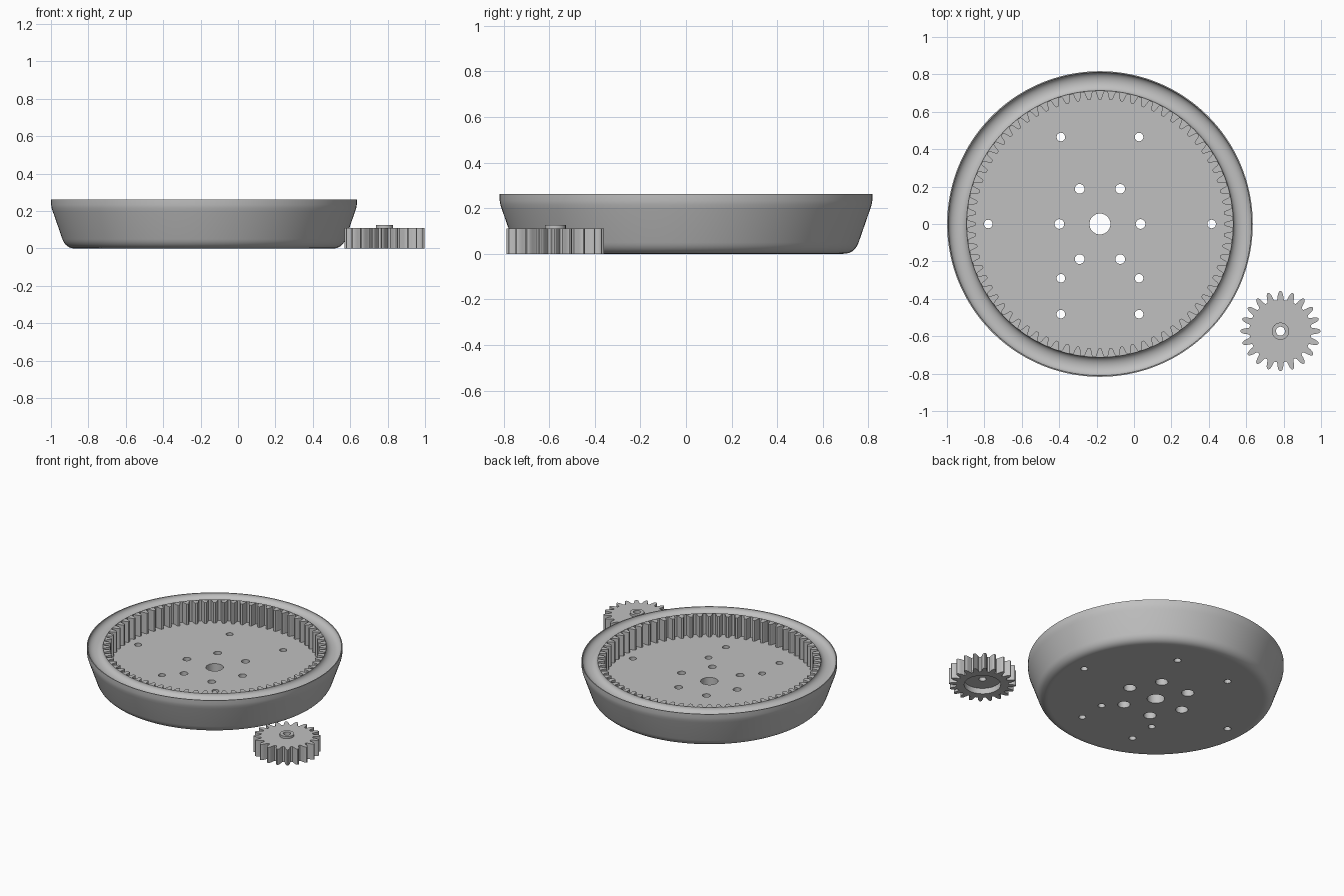
import bpy, bmesh
from math import pi, cos, sin, radians

old = bpy.data.objects.get("Cube")
if old:
    bpy.data.objects.remove(old)

# One plain grey for everything
grey = bpy.data.materials.new("plain grey")
grey.use_nodes = True
colour = (0.53, 0.53, 0.53, 1)
grey.diffuse_color = colour
grey.node_tree.nodes["Principled BSDF"].inputs["Base Color"].default_value = colour

WHEEL = (-0.182, 0.0)
PINION = (0.783, -0.573)
TOP = 0.262      # height of the wheel
FLOOR = 0.115    # inner floor of the wheel
THICK = 0.11     # height of the pinion


def lathe(bm, profile, centre, n):
    """Closed solid of revolution from (radius, z) points, capped at both ends."""
    rings = [[bm.verts.new((centre[0] + r * cos(2 * pi * i / n),
                            centre[1] + r * sin(2 * pi * i / n), z))
              for i in range(n)] for r, z in profile]
    for a, b in zip(rings, rings[1:]):
        for i in range(n):
            j = (i + 1) % n
            bm.faces.new((a[i], a[j], b[j], b[i]))
    bm.faces.new(rings[0])
    bm.faces.new(rings[-1])


def prism(bm, polar, centre, z0, z1):
    """Upright prism over an outline of (radius, angle) points."""
    low, high = [[bm.verts.new((centre[0] + r * cos(a), centre[1] + r * sin(a), z))
                  for r, a in polar] for z in (z0, z1)]
    for i in range(len(polar)):
        j = (i + 1) % len(polar)
        bm.faces.new((low[i], low[j], high[j], high[i]))
    bm.faces.new(low)
    bm.faces.new(high)


def tooth(flank, angle, pitch):
    """Symmetrical tooth outline from (radius, half width in pitches) points."""
    return ([(r, angle - w * pitch) for r, w in flank]
            + [(r, angle + w * pitch) for r, w in reversed(flank)])


def finish(bm, name):
    bmesh.ops.recalc_face_normals(bm, faces=bm.faces)
    mesh = bpy.data.meshes.new(name)
    bm.to_mesh(mesh)
    bm.free()
    mesh.materials.append(grey)
    ob = bpy.data.objects.new(name, mesh)
    bpy.context.collection.objects.link(ob)
    return ob


def activate(ob):
    bpy.ops.object.select_all(action='DESELECT')
    ob.select_set(True)
    bpy.context.view_layer.objects.active = ob


def cut(ob, cutter):
    mod = ob.modifiers.new("holes", 'BOOLEAN')
    mod.operation = 'DIFFERENCE'
    mod.solver = 'EXACT'
    mod.object = cutter
    activate(ob)
    bpy.ops.object.modifier_apply(modifier=mod.name)


def smooth(ob):
    activate(ob)
    bpy.ops.object.shade_smooth_by_angle(angle=radians(30))


# Wheel body: rounded foot, flared wall, grooved rim, sunken floor
profile = [(0.685, 0)]
for k in range(9):
    t = k / 8
    profile.append(((1 - t) ** 2 * 0.69 + 2 * t * (1 - t) * 0.739 + t * t * 0.757,
                    t * t * 0.05))
profile += [(0.808, 0.197), (0.814, 0.215), (0.817, 0.233), (0.817, TOP)]
for k in range(15):
    t = pi * k / 14
    profile.append((0.762 + 0.049 * cos(t), TOP - 0.035 * sin(t)))
profile += [(0.709, TOP), (0.709, FLOOR)]
bm = bmesh.new()
lathe(bm, profile, WHEEL, 144)
wheel = finish(bm, "wheel_body")

# Holes through the wheel floor, the bolt circle counterbored from below
bm = bmesh.new()
lathe(bm, [(0.056, -0.1), (0.056, 0.2)], WHEEL, 40)
for k in range(6):
    a = k * pi / 3
    spot = (WHEEL[0] + 0.217 * cos(a), WHEEL[1] + 0.217 * sin(a))
    lathe(bm, [(0.04, -0.1), (0.04, 0.06), (0.026, 0.06), (0.026, 0.2)], spot, 24)
spots = [(side * 0.209, y) for side in (-1, 1) for y in (0.465, -0.29, -0.482)]
spots += [(-0.597, 0), (0.597, 0)]
for x, y in spots:
    lathe(bm, [(0.023, -0.1), (0.023, 0.2)], (WHEEL[0] + x, WHEEL[1] + y), 24)
cutter = finish(bm, "wheel_hole_cutter")
cut(wheel, cutter)
bpy.data.objects.remove(cutter)
smooth(wheel)

# Internal teeth around the inside of the wheel
COUNT = 72
pitch = 2 * pi / COUNT
flank = [(0.711, 0.38), (0.7, 0.31), (0.684, 0.24), (0.671, 0.17), (0.666, 0.11)]
bm = bmesh.new()
for k in range(COUNT):
    prism(bm, tooth(flank, k * pitch, pitch), WHEEL, FLOOR - 0.005, TOP - 0.001)
smooth(finish(bm, "internal_teeth"))

# Pinion gear
COUNT = 20
pitch = 2 * pi / COUNT
flank = [(0.166, 0.38), (0.174, 0.31), (0.19, 0.25), (0.203, 0.18),
         (0.211, 0.11), (0.214, 0.05)]
outline = []
for k in range(COUNT):
    outline += tooth(flank, k * pitch, pitch)
bm = bmesh.new()
prism(bm, outline, PINION, 0, THICK)
pinion = finish(bm, "pinion_gear")

# Raised hub on the pinion
bm = bmesh.new()
lathe(bm, [(0.046, THICK - 0.02), (0.046, 0.126)], PINION, 40)
hub = finish(bm, "pinion_hub")

# Shaft hole and the round recess underneath
bm = bmesh.new()
lathe(bm, [(0.117, -0.1), (0.117, 0.04), (0.024, 0.04), (0.024, 0.2)], PINION, 48)
cutter = finish(bm, "pinion_hole_cutter")
for part in (pinion, hub):
    cut(part, cutter)
    smooth(part)
bpy.data.objects.remove(cutter)
